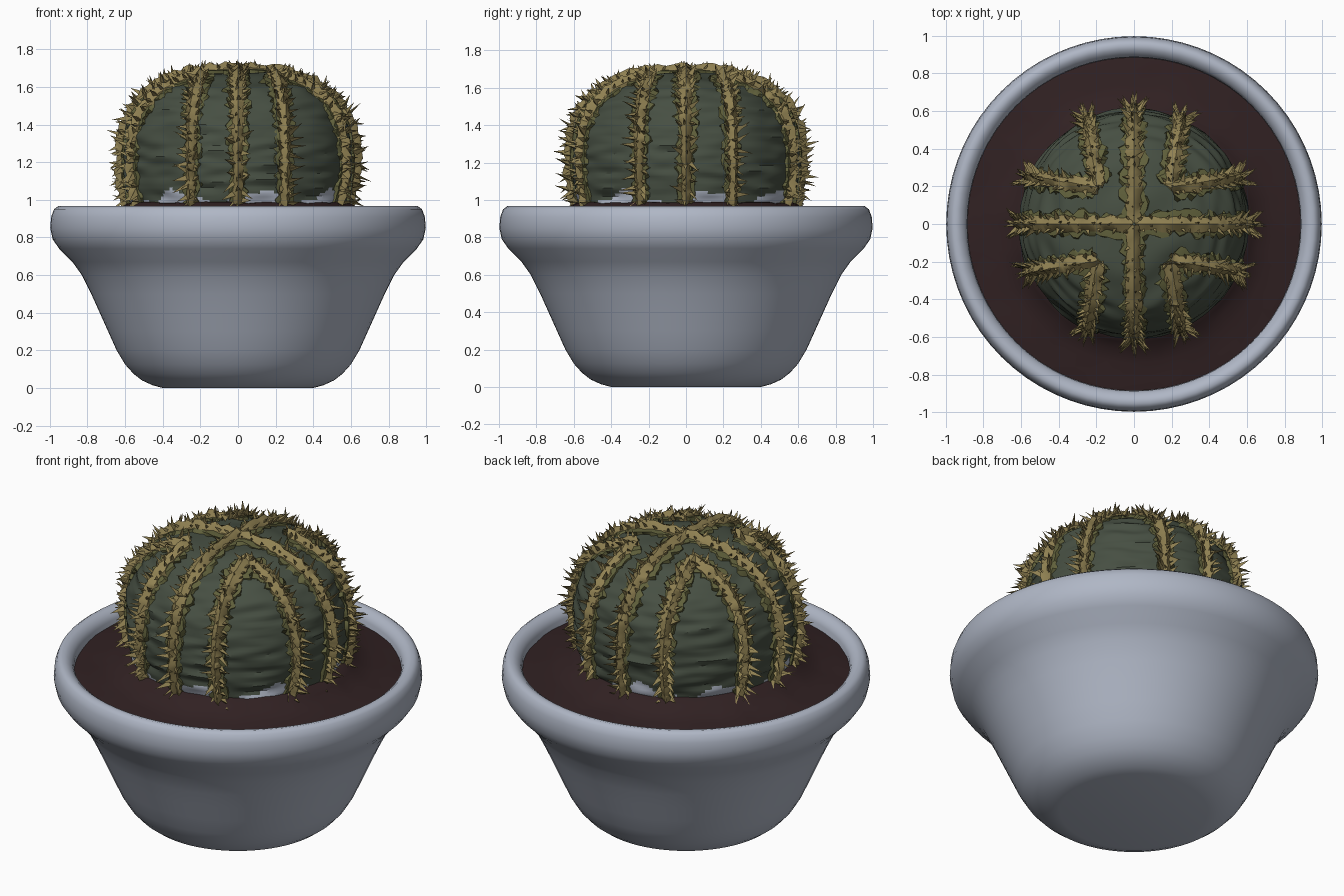
import bpy, bmesh, math, random
from mathutils import Vector, noise

if "Cube" in bpy.data.objects:
    bpy.data.objects.remove(bpy.data.objects["Cube"])

random.seed(7)

def material(name, rgb):
    m = bpy.data.materials.new(name)
    m.diffuse_color = (*rgb, 1)
    m.use_nodes = True
    m.node_tree.nodes["Principled BSDF"].inputs["Base Color"].default_value = m.diffuse_color
    return m

GREY = material("pale_grey_glaze", (0.43, 0.47, 0.56))
SOIL = material("dark_brown_soil", (0.030, 0.015, 0.016))
GREEN = material("dull_green", (0.062, 0.078, 0.055))
OLIVE = material("olive_edge", (0.12, 0.12, 0.045))
GOLD = material("straw_gold", (0.28, 0.22, 0.085))

def finish(bm, name, mats, smooth=None):
    bmesh.ops.recalc_face_normals(bm, faces=bm.faces)
    me = bpy.data.meshes.new(name)
    bm.to_mesh(me)
    bm.free()
    ob = bpy.data.objects.new(name, me)
    bpy.context.collection.objects.link(ob)
    for m in mats:
        me.materials.append(m)
    if smooth:
        bpy.ops.object.select_all(action='DESELECT')
        ob.select_set(True)
        bpy.context.view_layer.objects.active = ob
        bpy.ops.object.shade_smooth_by_angle(angle=math.radians(smooth))
    return ob

def lathe(profile, n, bump=None):
    """Spin (radius, z) points about z; a zero radius closes the end."""
    bm = bmesh.new()
    rings = []
    for r, z in profile:
        if r == 0:
            rings.append([bm.verts.new((0, 0, z))] * n)
            continue
        ring = []
        for i in range(n):
            a = 2 * math.pi * i / n
            p = Vector((r * math.cos(a), r * math.sin(a), z))
            ring.append(bm.verts.new(bump(p) if bump else p))
        rings.append(ring)
    for A, B in zip(rings, rings[1:]):
        for i in range(n):
            j = (i + 1) % n
            vs = list(dict.fromkeys((A[i], A[j], B[j], B[i])))
            bm.faces.new(vs)
    return bm

def sample(pts, t):
    """Catmull-Rom point on a profile, t in 0..1."""
    f = min(max(t, 0), 1) * (len(pts) - 1)
    i = min(int(f), len(pts) - 2)
    u = f - i
    p = [Vector(pts[min(max(k, 0), len(pts) - 1)]) for k in range(i - 1, i + 3)]
    return 0.5 * (2 * p[1] + (p[2] - p[0]) * u + (2 * p[0] - 5 * p[1] + 4 * p[2] - p[3]) * u * u
                  + (3 * p[1] - p[0] - 3 * p[2] + p[3]) * u ** 3)

# Pot with a flared, rounded rim
pot = [(0, 0.008), (0.40, 0.0), (0.455, 0.015), (0.51, 0.04), (0.555, 0.075), (0.60, 0.125),
       (0.645, 0.2), (0.69, 0.3), (0.735, 0.4), (0.78, 0.5), (0.83, 0.6), (0.88, 0.67),
       (0.95, 0.74), (0.985, 0.79), (0.998, 0.85), (0.993, 0.91), (0.978, 0.95), (0.955, 0.967),
       (0.925, 0.96), (0.90, 0.94), (0.888, 0.915), (0.88, 0.80), (0, 0.78)]
finish(lathe(pot, 72), "pot", [GREY], 50)

# Soil, rising a little towards the plant
def clods(p):
    p.z += 0.012 * noise.noise(p * 9)
    return p
soil = [(0.886, 0.885), (0.82, 0.895), (0.74, 0.905), (0.67, 0.925), (0.63, 0.955),
        (0.59, 0.985), (0.55, 0.99), (0.4, 0.98), (0, 0.98)]
finish(lathe(soil, 64, clods), "soil", [SOIL], 60)

# Cactus body: a dome with wrinkled skin
DOME = [(0.56, 0.93), (0.59, 1.05), (0.605, 1.17), (0.60, 1.29), (0.575, 1.41),
        (0.52, 1.51), (0.43, 1.59), (0.31, 1.643), (0.17, 1.672), (0.0, 1.68)]

def wrinkle(p):
    d = Vector((p.x, p.y, (p.z - 1.15) * 0.9)).normalized()
    k = noise.noise(Vector((p.x * 5, p.y * 5, p.z * 24)))
    return p + d * 0.018 * k

skin = [tuple(sample(DOME, i / 72)) for i in range(72)] + [(0, 1.68)]
bm = lathe(skin, 192, wrinkle)
for f in bm.faces:  # bare grey patches round the foot
    c = f.calc_center_median()
    a = math.atan2(c.y, c.x)
    if c.z < 1.015 + 0.035 * math.sin(8 * a) + 0.012 * math.sin(19 * a):
        f.material_index = 1
finish(bm, "cactus_body", [GREEN, GREY], 35)

# Rib paths: one in the middle of each quarter side, two flanking it that meet at corners
def rib_point(t, kind, base):
    r, z = sample(DOME, t)
    off = 0
    if kind:
        off = kind * math.asin(min((0.145 + 0.165 * r) / max(r, 0.01), math.sin(math.pi / 4)))
    a = base + off
    return Vector((r * math.cos(a), r * math.sin(a), z))

def rib_frames(kind, base, n=44):
    """Position, normal and sideways direction along one rib."""
    end = 0.995 if kind == 0 else 0.82
    out = []
    for i in range(n):
        t = 0.02 + (end - 0.02) * i / (n - 1)
        p = rib_point(t, kind, base)
        tan = (rib_point(t + 0.004, kind, base) - rib_point(t - 0.004, kind, base)).normalized()
        d0, d1 = sample(DOME, t - 0.004), sample(DOME, min(t + 0.004, 1))
        d = d1 - d0
        a = math.atan2(p.y, p.x)
        nor = Vector((d.y * math.cos(a), d.y * math.sin(a), -d.x)).normalized()
        out.append((t, p, nor, tan.cross(nor).normalized()))
    return out

RIBS = [rib_frames(k, q * math.pi / 2) for q in range(4) for k in (-1, 0, 1)]

def ribbon(bm, frames, low, high, height, ragged):
    """Ridge with ragged edges lying on the dome, wider near the top."""
    prev = None
    for t, p, nor, side in frames:
        w = low + (high - low) * min(1, max(0, (t - 0.2) / 0.5))
        row = []
        for u, h in ((-1, -0.022), (-0.85, 0.35 * height), (0, height), (0.85, 0.35 * height), (1, -0.022)):
            ww = w * (1 + random.uniform(-ragged, ragged))
            hh = h * (1 + random.uniform(-ragged, ragged)) + (0.008 if 0 < h else 0)
            row.append(bm.verts.new(p + side * u * ww + nor * hh))
        if prev:
            for j in range(4):
                bm.faces.new((prev[j], prev[j + 1], row[j + 1], row[j]))
        prev = row

bm = bmesh.new()
for fr in RIBS:
    ribbon(bm, fr, 0.046, 0.068, 0.012, 0.45)
finish(bm, "rib_edges", [OLIVE], 40)

bm = bmesh.new()
for fr in RIBS:
    ribbon(bm, fr, 0.027, 0.045, 0.040, 0.3)
finish(bm, "ribs", [GOLD], 45)

# Spines: flat-sided thorns in clusters along each rib
def thorn(bm, root, direction, length, rad):
    x = direction.orthogonal().normalized()
    y = direction.cross(x)
    ring = [bm.verts.new(root + rad * (x * math.cos(a) + y * math.sin(a)))
            for a in (0, 2.094, 4.189)]
    tip = bm.verts.new(root + direction * length)
    for i in range(3):
        bm.faces.new((ring[i], ring[(i + 1) % 3], tip))

bm = bmesh.new()
for fr in RIBS:
    for t, p, nor, side in fr[::2]:
        along = nor.cross(side)
        for u in (-1, 0, 1):
            d = (nor + side * (u * 0.8 + random.uniform(-0.25, 0.25))
                 + along * random.uniform(-0.7, 0.7)).normalized()
            root = p + side * u * 0.018 + nor * 0.01 + along * random.uniform(-0.015, 0.015)
            size = random.uniform(0.06, 0.11) * (1 - 0.4 * max(0, t - 0.45) / 0.55)
            thorn(bm, root, d, size, random.uniform(0.013, 0.022))
finish(bm, "spines", [GOLD])
